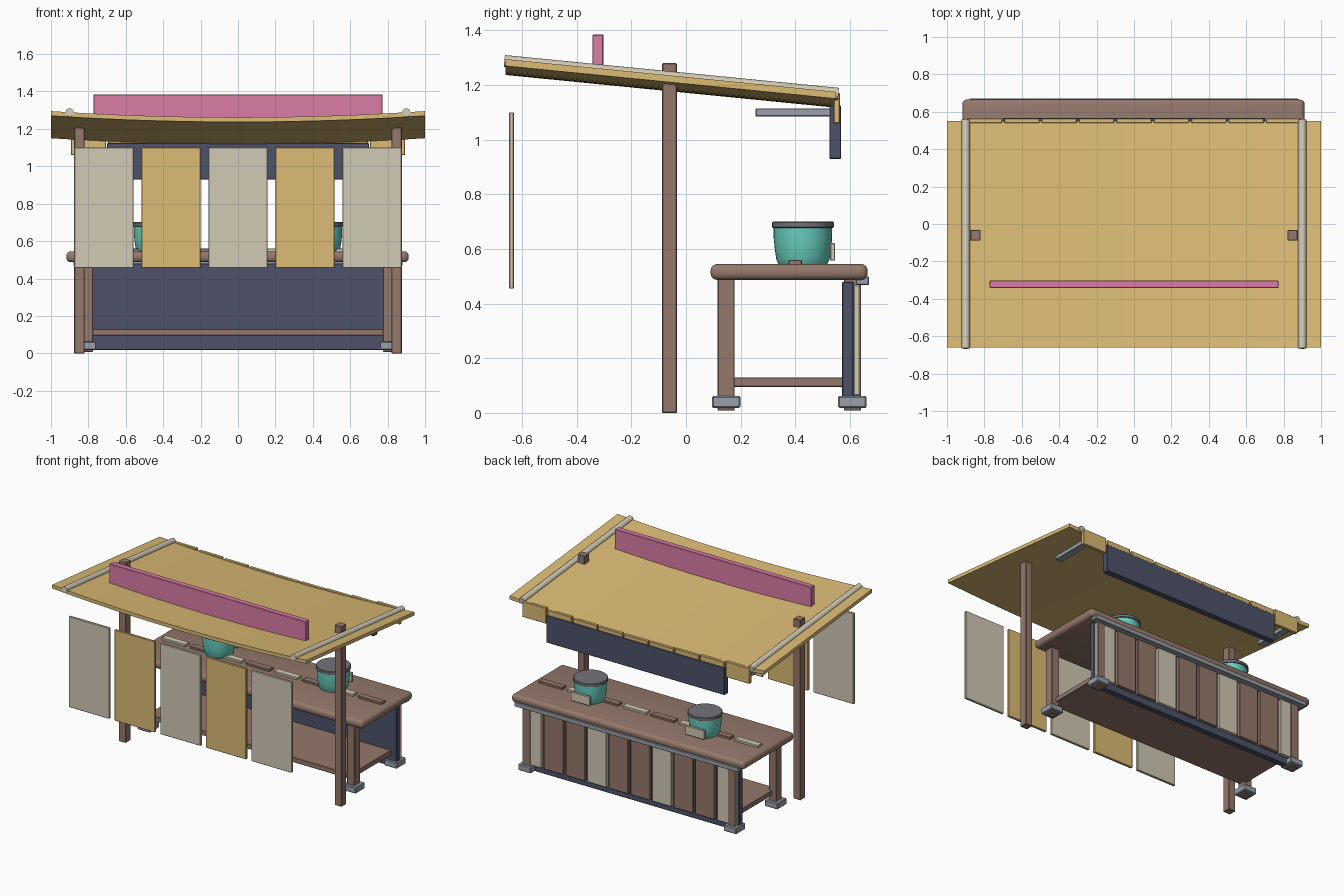
import bpy, bmesh, math
from mathutils import Vector

if "Cube" in bpy.data.objects:
    bpy.data.objects.remove(bpy.data.objects["Cube"])


def mat(name, r, g, b):
    m = bpy.data.materials.new(name)
    m.diffuse_color = (r, g, b, 1)
    m.use_nodes = True
    m.node_tree.nodes["Principled BSDF"].inputs["Base Color"].default_value = m.diffuse_color
    return m


WOOD = mat("wood", 0.30, 0.19, 0.15)
GOLD = mat("gold_cloth", 0.72, 0.50, 0.18)
CREAM = mat("cream", 0.64, 0.59, 0.46)
NAVY = mat("navy", 0.075, 0.085, 0.14)
PINK = mat("pink", 0.70, 0.20, 0.38)
TEAL = mat("teal", 0.14, 0.62, 0.52)
STEEL = mat("steel", 0.32, 0.35, 0.40)
LID = mat("lid", 0.17, 0.17, 0.19)


def finish(name, bm, m, smooth=False):
    bmesh.ops.recalc_face_normals(bm, faces=bm.faces)
    me = bpy.data.meshes.new(name)
    bm.to_mesh(me)
    bm.free()
    ob = bpy.data.objects.new(name, me)
    bpy.context.collection.objects.link(ob)
    me.materials.append(m)
    if smooth:
        bpy.ops.object.select_all(action='DESELECT')
        ob.select_set(True)
        bpy.context.view_layer.objects.active = ob
        bpy.ops.object.shade_smooth_by_angle(angle=math.radians(40))
    return ob


def box(name, x, y, z, m, bevel=0.003, seg=1):
    """Box from (min, max) ranges on each axis."""
    bm = bmesh.new()
    bmesh.ops.create_cube(bm, size=1)
    for v in bm.verts:
        v.co = Vector([(r[0] + r[1]) / 2 + c * (r[1] - r[0]) for r, c in zip((x, y, z), v.co)])
    if bevel:
        bmesh.ops.bevel(bm, geom=bm.edges[:], offset=bevel, segments=seg, profile=0.5, affect='EDGES')
    return finish(name, bm, m, seg > 1)


def lathe(name, profile, x, y, m, n=32):
    bm = bmesh.new()
    rings = []
    for r, z in profile:
        rings.append([bm.verts.new((x + r * math.cos(2 * math.pi * i / n),
                                    y + r * math.sin(2 * math.pi * i / n), z)) for i in range(n)])
    for a, b in zip(rings, rings[1:]):
        for i in range(n):
            bm.faces.new((a[i], a[(i + 1) % n], b[(i + 1) % n], b[i]))
    bm.faces.new(rings[0])
    bm.faces.new(rings[-1])
    return finish(name, bm, m, True)


def span(c, w):
    return (c - w / 2, c + w / 2)


def roof_z(x, y):
    """Top of the sagging, sloping canopy."""
    return 1.262 + 0.033 * x * x - 0.099 * (y + 0.66)


# canopy cloth
bm = bmesh.new()
NX, Y0, Y1, T = 20, -0.66, 0.55, 0.025
prev = None
for i in range(NX + 1):
    x = -1 + 2 * i / NX
    ring = [bm.verts.new((x, y, roof_z(x, y) + d)) for y, d in ((Y0, 0), (Y1, 0), (Y1, -T), (Y0, -T))]
    if prev:
        for k in range(4):
            bm.faces.new((prev[k], prev[(k + 1) % 4], ring[(k + 1) % 4], ring[k]))
    else:
        bm.faces.new(ring)
    prev = ring
bm.faces.new(prev)
finish("canopy", bm, GOLD, True)

# mirrored side parts: roof poles, posts, brackets, legs and feet
for s, side in ((-1, "left"), (1, "right")):
    a, b = Vector((s * 0.9, -0.665, 1.288)), Vector((s * 0.9, 0.558, 1.168))
    bm = bmesh.new()
    bmesh.ops.create_cone(bm, cap_ends=True, segments=16, radius1=0.022, radius2=0.022, depth=(b - a).length)
    rot = (b - a).to_track_quat('Z', 'Y')
    for v in bm.verts:
        v.co = rot @ v.co + (a + b) / 2
    finish("roof_pole_" + side, bm, CREAM, True)
    box("post_" + side, span(s * 0.848, 0.055), (-0.088, -0.033), (0, 1.28), WOOD)
    box("bracket_" + side, span(s * 0.845, 0.05), (0.255, 0.53), (1.085, 1.115), STEEL)
    for end, y in (("front", 0.147), ("back", 0.609)):
        box(f"{end}_leg_{side}", span(s * 0.805, 0.06), span(y, 0.062), (0.008, 0.49), WOOD)
        box(f"{end}_foot_{side}", span(s * 0.808, 0.1), span(y, 0.104), (0.018, 0.062), STEEL, 0.005)

# ridge board on the roof
box("ridge_board", (-0.772, 0.772), (-0.343, -0.302), (1.225, 1.385), PINK)

# rear valance flaps and rear banner
for i in range(9):
    x = -0.8 + 0.2 * i
    top = roof_z(x, 0.55) + 0.008
    box(f"valance_flap_{i}", span(x, 0.188), (0.54, 0.564), (1.06, top), GOLD)
box("rear_banner", (-0.7, 0.7), (0.525, 0.568), (0.93, 1.125), NAVY)

# hanging front curtains
for i in range(5):
    box(f"curtain_{i}", span(-0.717 + 0.3585 * i, 0.317), (-0.648, -0.63), (0.455, 1.10),
        GOLD if i % 2 else CREAM)

# counter
box("counter_top", (-0.918, 0.912), (0.09, 0.665), (0.487, 0.545), WOOD, 0.024, 4)
box("shelf", (-0.8, 0.8), (0.125, 0.575), (0.095, 0.13), WOOD)
box("back_panel", (-0.845, 0.845), (0.572, 0.613), (0.018, 0.48), NAVY)
box("back_rail", (-0.88, 0.88), (0.622, 0.67), (0.468, 0.5), STEEL)
for i in range(10):
    box(f"back_slat_{i}", span(-0.765 + 0.17 * i, 0.152), (0.613, 0.637), (0.065, 0.468),
        CREAM if i % 3 == 0 else WOOD)
for i in range(8):
    box(f"counter_strip_{i}", span(-0.77 + 0.22 * i, 0.185), (0.376, 0.424), (0.54, 0.56),
        WOOD if i % 2 else CREAM)

# pots with lids and tags
for s, side in ((-1, "left"), (1, "right")):
    x, y = s * 0.45, 0.428
    lathe("pot_" + side, [(0.088, 0.543), (0.097, 0.56), (0.103, 0.60), (0.107, 0.64), (0.107, 0.682)], x, y, TEAL)
    lathe("lid_" + side, [(0.108, 0.677), (0.113, 0.680), (0.113, 0.697), (0.109, 0.701)], x, y, LID)
    box("tag_" + side, span(x, 0.15), (0.528, 0.546), (0.557, 0.622), CREAM)
